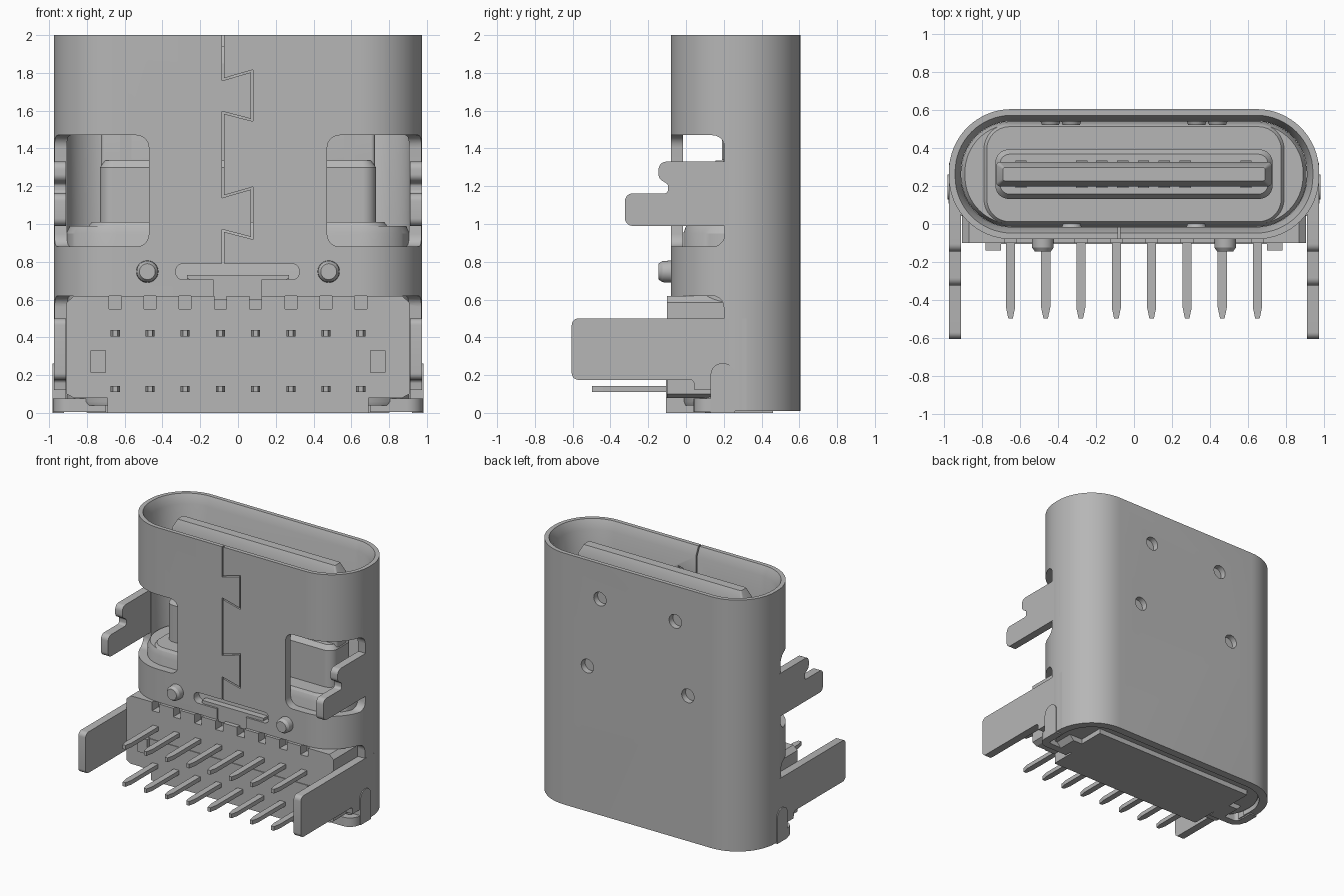
import bpy, bmesh, math
from mathutils import Vector

if "Cube" in bpy.data.objects:
    bpy.data.objects.remove(bpy.data.objects["Cube"], do_unlink=True)

GREY = (0.47, 0.47, 0.47, 1)
metal = bpy.data.materials.new("plain grey")
metal.use_nodes = True
metal.diffuse_color = GREY
metal.node_tree.nodes["Principled BSDF"].inputs["Base Color"].default_value = GREY
CY = 0.2625  # depth centre of the shell


def finish(name, bm):
    bmesh.ops.recalc_face_normals(bm, faces=bm.faces)
    me = bpy.data.meshes.new(name)
    bm.to_mesh(me)
    bm.free()
    me.materials.append(metal)
    ob = bpy.data.objects.new(name, me)
    bpy.context.collection.objects.link(ob)
    return ob


def fillet(pts, r, seg=6):
    """Round the corners of a polygon; r is one radius or one per corner."""
    out, n = [], len(pts)
    radii = r if isinstance(r, (list, tuple)) else [r] * n
    for i in range(n):
        p, rad = Vector(pts[i]), radii[i]
        if rad <= 0:
            out.append(p)
            continue
        a = (Vector(pts[i - 1]) - p).normalized()
        b = (Vector(pts[(i + 1) % n]) - p).normalized()
        half = a.angle(b) / 2
        c = p + (a + b).normalized() * rad / math.sin(half)
        t = rad / math.tan(half)
        s, e = p + a * t - c, p + b * t - c
        a0 = math.atan2(s.y, s.x)
        sweep = (math.atan2(e.y, e.x) - a0 + math.pi) % (2 * math.pi) - math.pi
        for k in range(seg + 1):
            ang = a0 + sweep * k / seg
            out.append(c + Vector((math.cos(ang), math.sin(ang))) * rad)
    return out


def rect(u0, u1, v0, v1):
    return [(u0, v0), (u1, v0), (u1, v1), (u0, v1)]


def prism(name, pts, axis, lo, hi):
    """Extrude a 2D outline along x, y or z."""
    place = {"x": lambda u, v, w: (w, u, v), "y": lambda u, v, w: (u, w, v),
             "z": lambda u, v, w: (u, v, w)}[axis]
    bm = bmesh.new()
    a = [bm.verts.new(place(p[0], p[1], lo)) for p in pts]
    b = [bm.verts.new(place(p[0], p[1], hi)) for p in pts]
    bm.faces.new(a)
    bm.faces.new(b)
    for i in range(len(a)):
        j = (i + 1) % len(a)
        bm.faces.new((a[i], a[j], b[j], b[i]))
    return finish(name, bm)


def loft(name, levels, ring=False, seg=16):
    """Join rounded rectangles given as (half width, half depth, radius, z)."""
    bm = bmesh.new()
    loops = []
    for hx, hy, r, z in levels:
        pts = fillet(rect(-hx, hx, CY - hy, CY + hy), r, seg)
        loops.append([bm.verts.new((p.x, p.y, z)) for p in pts])
    pairs = list(zip(loops, loops[1:]))
    if ring:
        pairs.append((loops[-1], loops[0]))
    else:
        bm.faces.new(loops[0])
        bm.faces.new(loops[-1])
    for a, b in pairs:
        for i in range(len(a)):
            j = (i + 1) % len(a)
            bm.faces.new((a[i], a[j], b[j], b[i]))
    return finish(name, bm)


def box(name, x0, x1, y0, y1, z0, z1, bevel=0):
    ob = prism(name, rect(x0, x1, y0, y1), "z", z0, z1)
    if bevel:
        bm = bmesh.new()
        bm.from_mesh(ob.data)
        bmesh.ops.bevel(bm, geom=bm.edges[:], offset=bevel, segments=5,
                        profile=0.5, affect="EDGES")
        bm.to_mesh(ob.data)
        bm.free()
    return ob


def disc(name, x, z, r0, r1, y0, y1):
    """Round stud or dimple along y, r0 at y0 and r1 at y1."""
    bm = bmesh.new()
    bmesh.ops.create_cone(bm, cap_ends=True, segments=28, radius1=r0, radius2=r1, depth=abs(y1 - y0))
    for v in bm.verts:
        t = 0 if v.co.z < 0 else 1
        v.co = Vector((x + v.co.x, y1 if t else y0, z + v.co.y))
    return finish(name, bm)


def cut(ob, cutters):
    bpy.context.view_layer.objects.active = ob
    for c in cutters:
        m = ob.modifiers.new("cut", "BOOLEAN")
        m.operation, m.solver, m.object = "DIFFERENCE", "EXACT", c
        bpy.ops.object.modifier_apply(modifier=m.name)
        bpy.data.objects.remove(c, do_unlink=True)


def smooth(ob):
    bpy.ops.object.select_all(action="DESELECT")
    ob.select_set(True)
    bpy.context.view_layer.objects.active = ob
    bpy.ops.object.shade_smooth_by_angle(angle=math.radians(25))


# Outer metal shell
shell = loft("shell", [(0.975, 0.3425, 0.33, 0.01), (0.975, 0.3425, 0.33, 2), (0.942, 0.31, 0.297, 2),
                       (0.91, 0.278, 0.265, 1.93), (0.91, 0.278, 0.265, 0.01)], ring=True)
cutters = [box("lower_cut", -1.3, 1.3, -0.6, 0.2, -0.4, 0.62, 0.06),
           prism("slot_cut", fillet(rect(-0.33, 0.325, 0.705, 0.79), 0.04), "y", -0.3, 0.1),
           prism("throat_cut", rect(-0.13, 0.125, 0.5, 0.75), "y", -0.3, 0.1)]
for s in (-1, 1):
    x0, x1 = sorted((s * 0.472, s * 1.3))
    cutters.append(box("window_cut", x0, x1, -0.5, 0.205, 0.88, 1.47, 0.065))

# Dovetail seam, a thin strip along a zigzag
path = [Vector(p) for p in [(-0.08, 2.1), (-0.08, 1.765), (0.075, 1.81), (0.075, 1.55), (-0.08, 1.59),
                            (-0.08, 1.145), (0.075, 1.19), (0.075, 0.925), (-0.08, 0.965), (-0.08, 0.76)]]
normals = [Vector((a.y - b.y, b.x - a.x)).normalized() for a, b in zip(path, path[1:])]
left, right = [], []
for i, p in enumerate(path):
    n1, n2 = normals[max(i - 1, 0)], normals[min(i, len(normals) - 1)]
    off = (n1 + n2) / (1 + n1.dot(n2)) * 0.005
    left.append(p + off)
    right.append(p - off)
cutters.append(prism("seam_cut", left + right[::-1], "y", -0.3, 0.1))

# Pressed dimples: recess outside, small bump inside
front, back = CY - 0.3425, CY + 0.3425
for s in (-1, 1):
    cutters.append(disc("dimple_cut", s * 0.328, 1.72, 0.057, 0.052, front - 0.05, front + 0.045))
    disc("dimple_bump", s * 0.328, 1.72, 0.058, 0.045, front + 0.05, front + 0.083)
    for x, z in ((0.33, 1.72), (0.44, 1.16)):
        cutters.append(disc("dimple_cut", s * x, z, 0.057, 0.052, back + 0.05, back - 0.045))
        disc("dimple_bump", s * x, z, 0.058, 0.045, back - 0.05, back - 0.083)
cut(shell, cutters)
smooth(shell)

# Plastic body inside the shell
core = loft("inner_core", [(0.9, 0.27, 0.26, 0.04), (0.909, 0.277, 0.264, 0.06), (0.909, 0.277, 0.264, 0.95),
                           (0.89, 0.262, 0.25, 0.99), (0.79, 0.262, 0.13, 0.99), (0.775, 0.25, 0.12, 1.01)])
smooth(core)
smooth(loft("tongue_base", [(0.73, 0.13, 0.07, 1.0), (0.73, 0.13, 0.07, 1.3), (0.705, 0.105, 0.05, 1.335)]))
smooth(loft("tongue", [(0.725, 0.065, 0.02, 1.3), (0.725, 0.065, 0.02, 1.87), (0.69, 0.035, 0.01, 1.94)], seg=4))
for x in (-0.595, -0.275, -0.17, -0.06, 0.05, 0.16, 0.27, 0.59):
    box("tongue_contact", x - 0.03, x + 0.03, CY - 0.072, CY + 0.072, 1.34, 1.85)

# Rear block holding the pins, with notches above them
PINS = [s * x for x in (0.093, 0.28, 0.465, 0.65) for s in (-1, 1)]
outline = [(-0.8, 0), (0.8, 0), (0.87, 0.08), (0.907, 0.1), (0.907, 0.585), (0.87, 0.618),
           (-0.87, 0.618), (-0.907, 0.585), (-0.907, 0.1), (-0.87, 0.08)]
block = prism("pin_block", outline, "y", -0.1, 0.25)
notches = [box("notch_cut", x - 0.032, x + 0.032, -0.3, -0.02, 0.55, 0.7) for x in PINS]
for s in (-1, 1):
    x0, x1 = sorted((s * 0.69, s * 1.0))
    notches.append(box("foot_cut", x0, x1, -0.3, 0.1, -0.1, 0.08))
cut(block, notches)
box("bottom_plate", -0.72, 0.72, 0.2, 0.46, 0.0, 0.1)
prism("front_panel", [(-0.685, 0), (0.685, 0), (0.685, 0.08), (0.78, 0.08), (0.78, 0.325), (-0.78, 0.325),
                      (-0.78, 0.08), (-0.685, 0.08)], "y", -0.106, -0.05)
prism("slot_tongue", [(-0.13, 0.6), (0.13, 0.6), (0.13, 0.68), (0.27, 0.71), (0.27, 0.73),
                      (-0.27, 0.73), (-0.27, 0.71), (-0.13, 0.68)], "y", -0.065, 0.05)

# Two rows of contact pins
for z in (0.11, 0.405):
    for x in PINS:
        prism("pin", [(x - 0.024, 0), (x - 0.024, -0.44), (x - 0.012, -0.497), (x + 0.012, -0.497),
                      (x + 0.024, -0.44), (x + 0.024, 0)], "z", z, z + 0.033)

# Mirrored side parts
upper_tab = fillet([(0.3, 1.33), (-0.145, 1.33), (-0.145, 1.24), (-0.095, 1.21), (-0.095, 1.162),
                    (-0.323, 1.162), (-0.323, 0.99), (0.3, 0.99)], [0, 0.04, 0.04, 0.02, 0.02, 0.04, 0.04, 0])
lower_tab = fillet([(0.32, 0.5), (-0.605, 0.5), (-0.605, 0.175), (0.04, 0.175), (0.045, 0.12),
                    (0.13, 0.12), (0.13, 0.01), (0.32, 0.01)], [0, 0.035, 0.035, 0.02, 0, 0, 0, 0])
for s, side in ((1, "left"), (-1, "right")):
    lo, hi = sorted((s * 0.911, s * 0.974))
    smooth(prism(side + "_upper_tab", upper_tab, "x", lo, hi))
    smooth(prism(side + "_lower_tab", lower_tab, "x", lo, hi))
    # Rounded clip and the foot folded inward from it
    lo, hi = sorted((s * 0.92, s * 0.982))
    smooth(prism(side + "_clip", fillet(rect(0.13, 0.26, 0.0, 0.262), [0, 0, 0.06, 0.06]), "x", lo, hi))
    foot = fillet([(s * 0.7, 0.04), (s * 0.978, 0.04), (s * 0.978, 0.16), (s * 0.918, 0.16),
                   (s * 0.918, 0.1), (s * 0.7, 0.1)], [0, 0.085, 0, 0, 0.025, 0])
    smooth(prism(side + "_folded_foot", foot, "z", 0.004, 0.075))
    x0, x1 = sorted((s * 0.7, s * 0.782))
    box(side + "_peg", x0, x1, -0.14, -0.05, 0.215, 0.33)
    smooth(disc(side + "_stud_base", s * 0.48, 0.748, 0.06, 0.056, front + 0.03, -0.125))
    smooth(disc(side + "_stud_tip", s * 0.48, 0.748, 0.056, 0.042, -0.125, -0.145))
